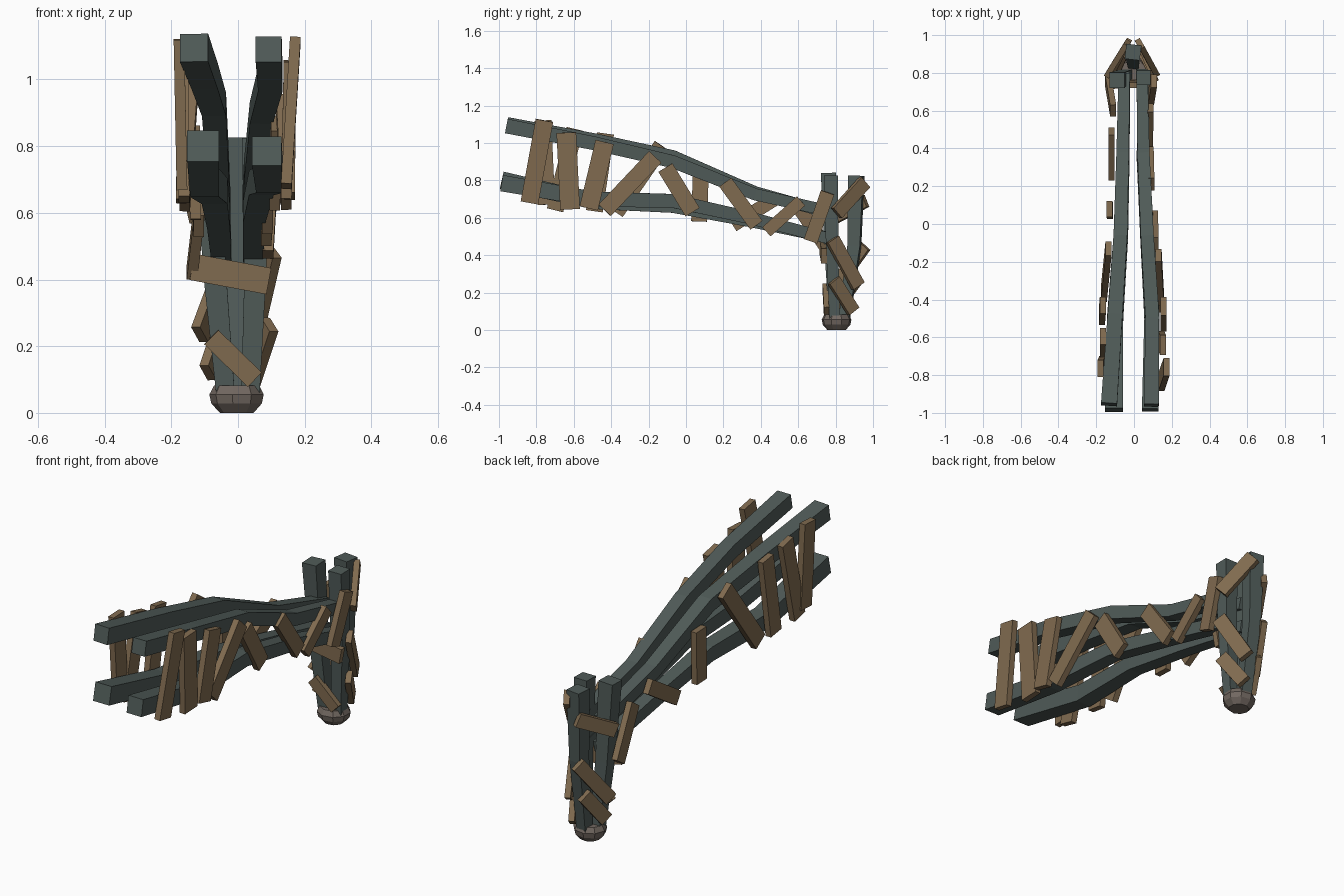
import bpy, bmesh, math
from mathutils import Vector

if "Cube" in bpy.data.objects:
    bpy.data.objects.remove(bpy.data.objects["Cube"])


def material(name, rgb):
    m = bpy.data.materials.new(name)
    m.diffuse_color = (*rgb, 1)
    m.use_nodes = True
    m.node_tree.nodes["Principled BSDF"].inputs["Base Color"].default_value = m.diffuse_color
    return m


BEAM = material("dark grey green", (0.08, 0.105, 0.098))
WOOD = material("plank brown", (0.22, 0.148, 0.08))
STONE = material("foot grey brown", (0.17, 0.14, 0.12))


def finish(name, bm, mat):
    bmesh.ops.recalc_face_normals(bm, faces=bm.faces)
    me = bpy.data.meshes.new(name)
    bm.to_mesh(me)
    bm.free()
    me.materials.append(mat)
    ob = bpy.data.objects.new(name, me)
    bpy.context.collection.objects.link(ob)
    return ob


def skin(bm, rings):
    for a, b in zip(rings, rings[1:]):
        n = len(a)
        for i in range(n):
            bm.faces.new((a[i], a[(i + 1) % n], b[(i + 1) % n], b[i]))
    bm.faces.new(rings[0][::-1])
    bm.faces.new(rings[-1])


def beam(name, points, size0, size1, twist=0.0):
    """Square bar swept along a bent path, tapering from size0 to size1."""
    pts = [Vector(p) for p in points]
    bm = bmesh.new()
    rings = []
    for i, p in enumerate(pts):
        d = (pts[min(i + 1, len(pts) - 1)] - pts[max(i - 1, 0)]).normalized()
        v = d.cross(Vector((1, 0, 0))).normalized()
        u = v.cross(d)
        h = (size0 + (size1 - size0) * i / (len(pts) - 1)) / 2 * math.sqrt(2)
        ring = []
        for k in range(4):
            a = math.pi / 4 + k * math.pi / 2 + twist
            ring.append(bm.verts.new(p + (u * math.cos(a) + v * math.sin(a)) * h))
        rings.append(ring)
    skin(bm, rings)
    finish(name, bm, BEAM)


def plank(name, p, q, width, normal, thick=0.032):
    """Flat board from p to q whose broad side faces the normal."""
    p, q = Vector(p), Vector(q)
    d = (q - p).normalized()
    w = d.cross(Vector(normal)).normalized()
    n = w.cross(d)
    bm = bmesh.new()
    rings = []
    for c in (p, q):
        rings.append([bm.verts.new(c + w * (a * width / 2) + n * (b * thick / 2))
                      for a, b in ((-1, -1), (1, -1), (1, 1), (-1, 1))])
    skin(bm, rings)
    finish(name, bm, WOOD)


# Long beams
beam("upper_beam_right", [(.092, -.96, 1.09), (.097, -.5, 1.0), (.07, -.07, .9),
                          (.05, .37, .725), (.043, .79, .63)], .078, .06)
beam("upper_beam_left", [(-.132, -.955, 1.095), (-.1, -.48, 1.01), (-.072, -.07, .925),
                         (-.06, .37, .735), (-.052, .79, .62)], .085, .06)
beam("lower_beam_right", [(.086, -.985, .785), (.095, -.5, .7), (.07, -.07, .69),
                          (.048, .34, .6), (.045, .8, .48)], .088, .06)
beam("lower_beam_left", [(-.105, -.985, .8), (-.1, -.5, .69), (-.07, -.07, .665),
                         (-.058, .34, .585), (-.05, .8, .485)], .095, .06)

# Leg posts
beam("post_right", [(.05, .775, .825), (.052, .782, .42), (.037, .795, .05)], .076, .055)
beam("post_left", [(-.09, .762, .838), (-.07, .775, .42), (-.037, .792, .05)], .082, .055)
beam("post_back", [(-.005, .91, .825), (-.005, .9, .45), (0, .845, .05)], .08, .055, .12)

# Side planks: top (x, y, z), bottom (x, y, z), width
right = [
    ((.172, -.757, 1.12), (.145, -.837, .68), .095),
    ((.153, -.64, 1.055), (.145, -.62, .645), .105),
    ((.157, -.435, 1.005), (.155, -.52, .65), .1),
    ((.13, -.165, .925), (.145, -.435, .64), .09),
    ((.115, -.11, .868), (.11, .035, .63), .088),
    ((.092, .21, .79), (.088, .377, .56), .08),
    ((.087, .615, .69), (.085, .43, .525), .066),
    ((.105, .757, .735), (.09, .666, .475), .075),
]
left = [
    ((-.177, -.765, 1.12), (-.168, -.745, .67), .09),
    ((-.165, -.595, 1.075), (-.162, -.7, .64), .09),
    ((-.165, -.43, 1.05), (-.17, -.49, .635), .09),
    ((-.135, -.13, .985), (-.16, -.375, .63), .09),
    ((-.13, .08, .86), (-.127, .07, .58), .085),
    ((-.12, .49, .71), (-.118, .25, .56), .075),
    ((-.11, .6, .66), (-.138, .765, .42), .075),
]
for side, rows, s in (("right", right, 1), ("left", left, -1)):
    for i, (p, q, w) in enumerate(rows):
        plank(f"{side}_plank_{i + 1}", p, q, w, (s, 0, 0))

# Planks wrapped round the leg
leg = [
    ("back_right", (.03, .955, .79), (.112, .805, .625), .075, (.85, .5, 0)),
    ("back_right", (.103, .783, .484), (.045, .92, .235), .075, (.9, .45, 0)),
    ("back_right", (.095, .79, .265), (.04, .895, .1), .07, (.9, .45, 0)),
    ("back_left", (-.035, .96, .69), (-.14, .79, .6), .07, (-.85, .5, 0)),
    ("back_left", (-.035, .955, .45), (-.115, .8, .235), .07, (-.9, .45, 0)),
    ("back_left", (-.04, .91, .27), (-.09, .8, .12), .07, (-.9, .45, 0)),
    ("front", (-.138, .73, .438), (.092, .738, .395), .08, (0, -1, 0)),
    ("front", (-.08, .745, .227), (.05, .752, .1), .06, (0, -1, 0)),
]
for i, (side, p, q, w, n) in enumerate(leg):
    plank(f"leg_{side}_plank_{i + 1}", p, q, w, n, .03)

# Stone foot
bm = bmesh.new()
rings = []
for r, z in ((.052, 0), (.078, .028), (.084, .055), (.07, .082)):
    rings.append([bm.verts.new((r * math.cos(a) - .002, .805 + r * .96 * math.sin(a), z))
                  for a in (math.tau * (k + .5) / 9 for k in range(9))])
skin(bm, rings)
finish("foot", bm, STONE)
